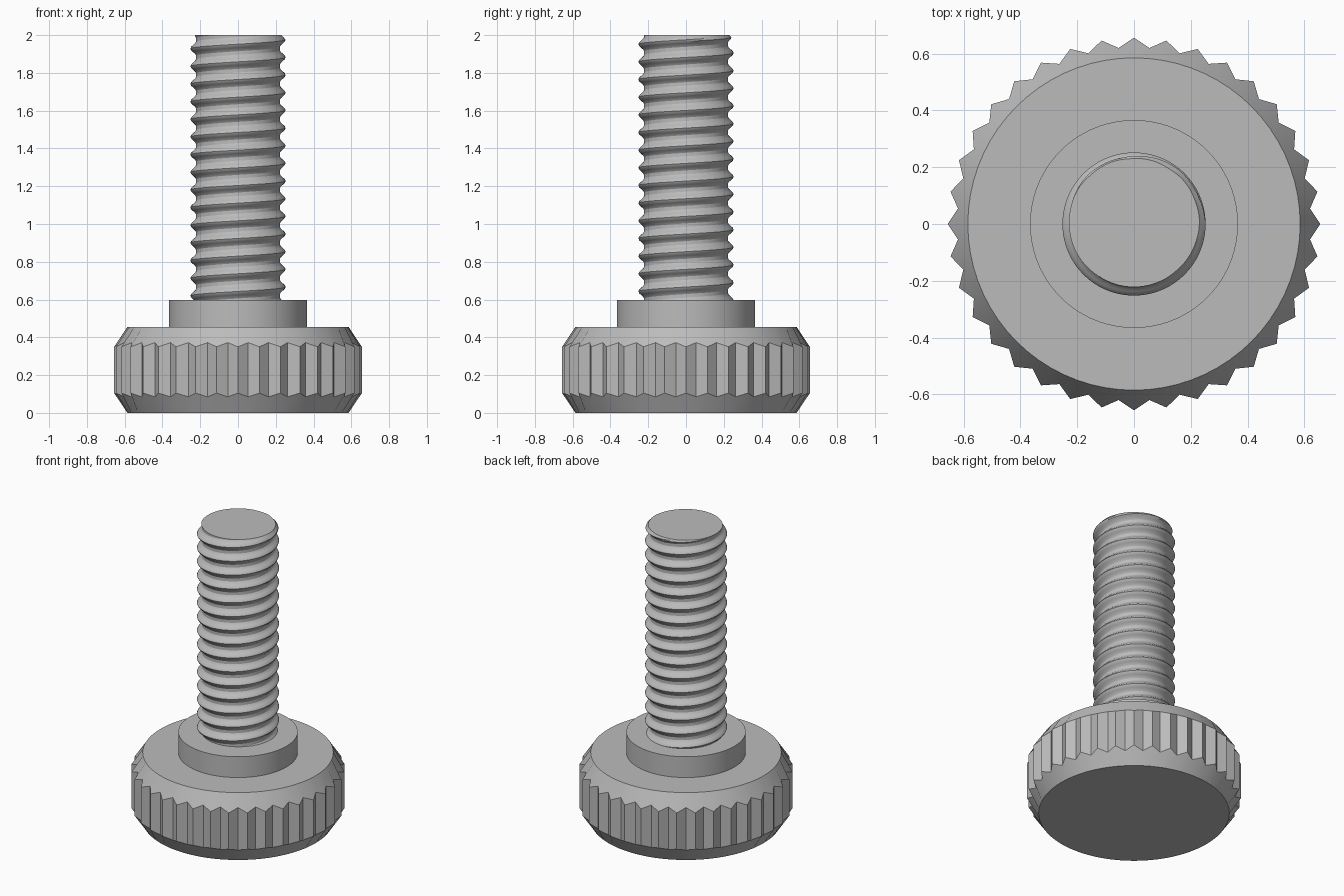
import bpy, bmesh, math

if "Cube" in bpy.data.objects:
    bpy.data.objects.remove(bpy.data.objects["Cube"])

steel = bpy.data.materials.new("grey_metal")
steel.diffuse_color = (0.5, 0.5, 0.5, 1)
steel.use_nodes = True
steel.node_tree.nodes["Principled BSDF"].inputs["Base Color"].default_value = steel.diffuse_color


def finish(bm, name):
    """Turn a bmesh into a named object with smooth shading and sharp edges."""
    bmesh.ops.recalc_face_normals(bm, faces=bm.faces)
    me = bpy.data.meshes.new(name)
    bm.to_mesh(me)
    bm.free()
    ob = bpy.data.objects.new(name, me)
    me.materials.append(steel)
    bpy.context.collection.objects.link(ob)
    bpy.ops.object.select_all(action='DESELECT')
    ob.select_set(True)
    bpy.context.view_layer.objects.active = ob
    bpy.ops.object.shade_smooth_by_angle(angle=math.radians(28))
    return ob


def lathe(name, sides, rings):
    """Skin stacked rings; each ring is a function of index giving (radius, z)."""
    bm = bmesh.new()
    loops = []
    for ring in rings:
        loop = []
        for i in range(sides):
            a = 2 * math.pi * i / sides
            r, z = ring(i)
            loop.append(bm.verts.new((r * math.cos(a), r * math.sin(a), z)))
        loops.append(loop)
    for lo, hi in zip(loops, loops[1:]):
        for i in range(sides):
            j = (i + 1) % sides
            bm.faces.new((lo[i], lo[j], hi[j], hi[i]))
    bm.faces.new(loops[0][::-1])
    bm.faces.new(loops[-1])
    return finish(bm, name)


# Knurled knob: 36 ridges, fading into round chamfered rims
TEETH, TIP, VALLEY, RIM = 36, 0.656, 0.622, 0.585


def knurl(z_tip, z_valley):
    return lambda i: (VALLEY, z_valley) if i % 2 else (TIP, z_tip)


lathe("knob", TEETH * 2, [
    lambda i: (RIM, 0.0),
    knurl(0.105, 0.085),
    knurl(0.35, 0.372),
    lambda i: (RIM, 0.456),
])

# Plain collar between knob and thread
lathe("collar", 72, [lambda i: (0.366, 0.45), lambda i: (0.366, 0.597)])

# Threaded shaft: right-hand helical surface trimmed flat at both ends
PITCH, CREST, ROOT = 0.0935, 0.252, 0.222
SIDES, STEPS, BASE, TOP = 72, 10, 0.58, 2.0


def thread_radius(t):
    """Radius at fraction t of the pitch, with the crest at t = 0."""
    d = min(t, 1 - t)
    k = min(max((d - 0.06) / 0.29, 0), 1)
    return CREST + (ROOT - CREST) * k


bm = bmesh.new()
rows = STEPS * 18
columns = []
for i in range(SIDES):
    a = 2 * math.pi * i / SIDES
    col = []
    for k in range(rows):
        z = 0.573 - PITCH * 2 + PITCH * (k / STEPS + i / SIDES)
        r = thread_radius((k % STEPS) / STEPS)
        r = min(r, 0.23 + max(TOP - z, 0) * 0.9)      # bevelled tip
        col.append(bm.verts.new((r * math.cos(a), r * math.sin(a), z)))
    columns.append(col)
for i in range(SIDES):
    wrap = STEPS if i == SIDES - 1 else 0
    a, b = columns[i], columns[(i + 1) % SIDES]
    for k in range(rows - 1 - wrap):
        bm.faces.new((a[k], b[k + wrap], b[k + wrap + 1], a[k + 1]))
for z, up in ((TOP, 1), (BASE, -1)):
    cut = bmesh.ops.bisect_plane(
        bm, geom=bm.verts[:] + bm.edges[:] + bm.faces[:], dist=1e-5,
        plane_co=(0, 0, z), plane_no=(0, 0, up), clear_outer=True)
    edges = [e for e in bm.edges if e.is_boundary
             and all(abs(v.co.z - z) < 1e-4 for v in e.verts)]
    bmesh.ops.holes_fill(bm, edges=edges, sides=0)
finish(bm, "threaded_shaft")
